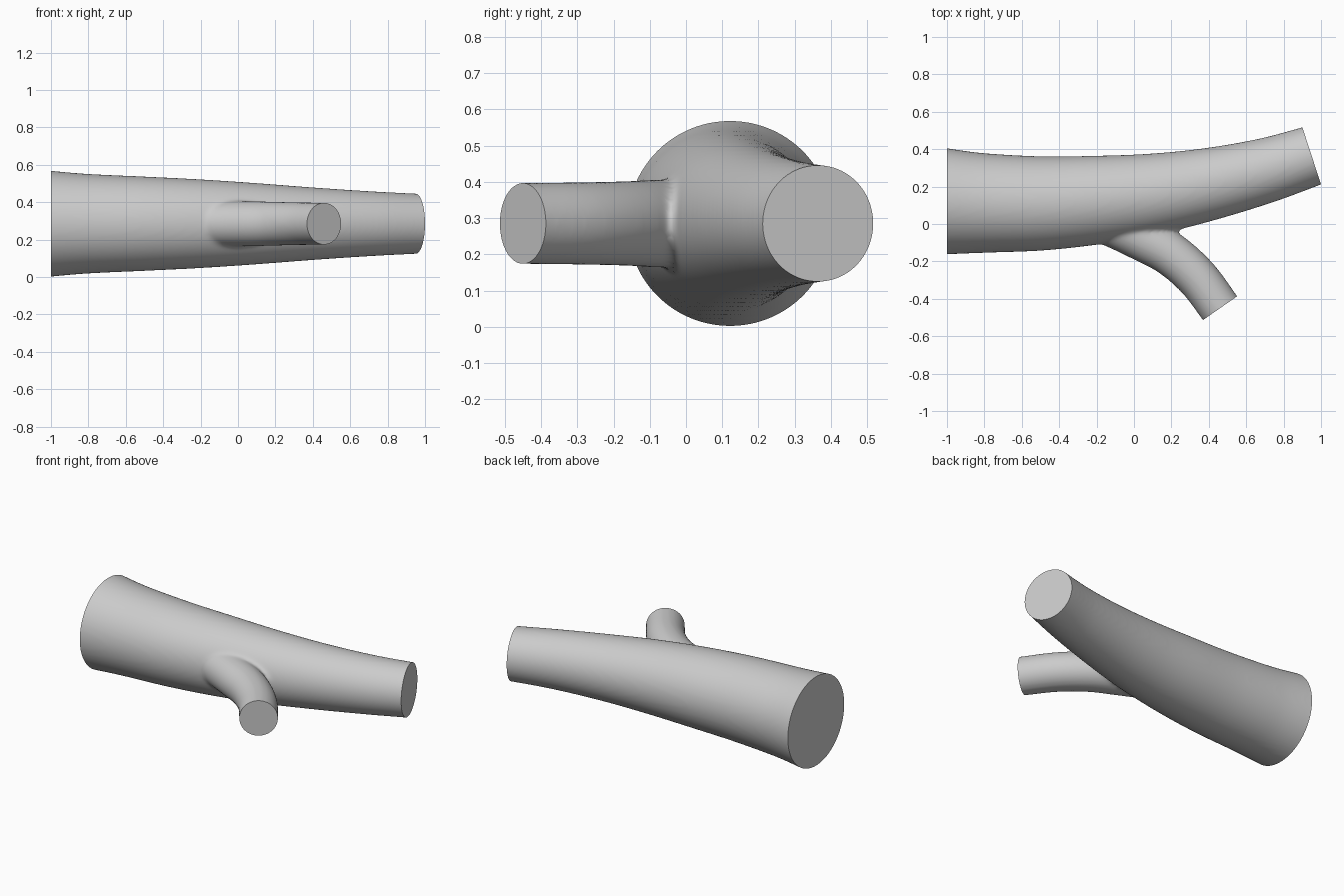
import bpy, bmesh, math
from mathutils import Vector

if "Cube" in bpy.data.objects:
    bpy.data.objects.remove(bpy.data.objects["Cube"], do_unlink=True)

MID_Z = 0.285
SIDES = 96

# Path points: x, y, radius (each path runs a little past its cut ends)
TRUNK = [(-1.1, 0.127, 0.295), (-1.0, 0.12, 0.283), (-0.8, 0.112, 0.266), (-0.5, 0.11, 0.252),
         (-0.2, 0.128, 0.237), (0.1, 0.16, 0.217), (0.4, 0.213, 0.194),
         (0.7, 0.285, 0.174), (0.95, 0.364, 0.161), (1.05, 0.397, 0.158)]
BRANCH = [(-0.25, 0.04, 0.115), (-0.12, 0.0, 0.121), (0.05, -0.08, 0.121), (0.2, -0.165, 0.117),
          (0.34, -0.29, 0.114), (0.46, -0.45, 0.112), (0.52, -0.536, 0.111)]
# Flat saw cuts: point, outward normal
CUTS = [((-1, 0, 0), (-1, 0, 0)),
        ((0.95, 0.364, 0), (0.95, 0.31, 0)),
        ((0.46, -0.45, 0), (0.57, -0.82, 0))]


def smooth_path(points, steps=12):
    """Catmull-Rom curve through the points."""
    p = [Vector(q) for q in points]
    p = [2 * p[0] - p[1]] + p + [2 * p[-1] - p[-2]]
    out = []
    for a, b, c, d in zip(p, p[1:], p[2:], p[3:]):
        for i in range(steps):
            t = i / steps
            out.append(b + (c - a) * t / 2 + (2 * a - 5 * b + 4 * c - d) * t**2 / 2
                       + (3 * b - a - 3 * c + d) * t**3 / 2)
    return out + [p[-2]]


def add_limb(bm, points):
    """Round tapering tube along a level path, closed at both ends."""
    path = smooth_path(points)
    rings = []
    for i, p in enumerate(path):
        t = path[min(i + 1, len(path) - 1)] - path[max(i - 1, 0)]
        side = Vector((t.y, -t.x, 0)).normalized()
        ring = []
        for k in range(SIDES):
            a = math.tau * k / SIDES
            ring.append(bm.verts.new(Vector((p.x, p.y, MID_Z))
                                     + p.z * (side * math.cos(a) + Vector((0, 0, math.sin(a))))))
        rings.append(ring)
    for r, s in zip(rings, rings[1:]):
        for k in range(SIDES):
            n = (k + 1) % SIDES
            bm.faces.new((r[k], r[n], s[n], s[k]))
    bm.faces.new(rings[0][::-1])
    bm.faces.new(rings[-1])


# Trunk and side branch
bm = bmesh.new()
add_limb(bm, TRUNK)
add_limb(bm, BRANCH)
bmesh.ops.recalc_face_normals(bm, faces=bm.faces[:])
mesh = bpy.data.meshes.new("forked_branch")
bm.to_mesh(mesh)
bm.free()
log = bpy.data.objects.new("forked_branch", mesh)
bpy.context.collection.objects.link(log)
bpy.ops.object.select_all(action='DESELECT')
log.select_set(True)
bpy.context.view_layer.objects.active = log

# Fuse both limbs and soften the crotch
remesh = log.modifiers.new("fuse", 'REMESH')
remesh.mode = 'VOXEL'
remesh.voxel_size = 0.011
soften = log.modifiers.new("soften", 'SMOOTH')
soften.factor = 0.5
soften.iterations = 14
for name in ("fuse", "soften"):
    bpy.ops.object.modifier_apply(modifier=name)

# Saw the ends flat
bm = bmesh.new()
bm.from_mesh(mesh)
for point, normal in CUTS:
    cut = bmesh.ops.bisect_plane(bm, geom=bm.verts[:] + bm.edges[:] + bm.faces[:], dist=1e-5,
                                 plane_co=point, plane_no=normal, clear_outer=True)
    rim = [e for e in cut["geom_cut"] if isinstance(e, bmesh.types.BMEdge)]
    bmesh.ops.contextual_create(bm, geom=rim)
bmesh.ops.recalc_face_normals(bm, faces=bm.faces[:])
bm.to_mesh(mesh)
bm.free()

# Plain grey surface
grey = bpy.data.materials.new("plain_grey")
grey.use_nodes = True
colour = (0.6, 0.6, 0.6, 1)
grey.diffuse_color = colour
grey.node_tree.nodes["Principled BSDF"].inputs["Base Color"].default_value = colour
mesh.materials.clear()
mesh.materials.append(grey)
bpy.ops.object.shade_smooth_by_angle(angle=math.radians(40))
